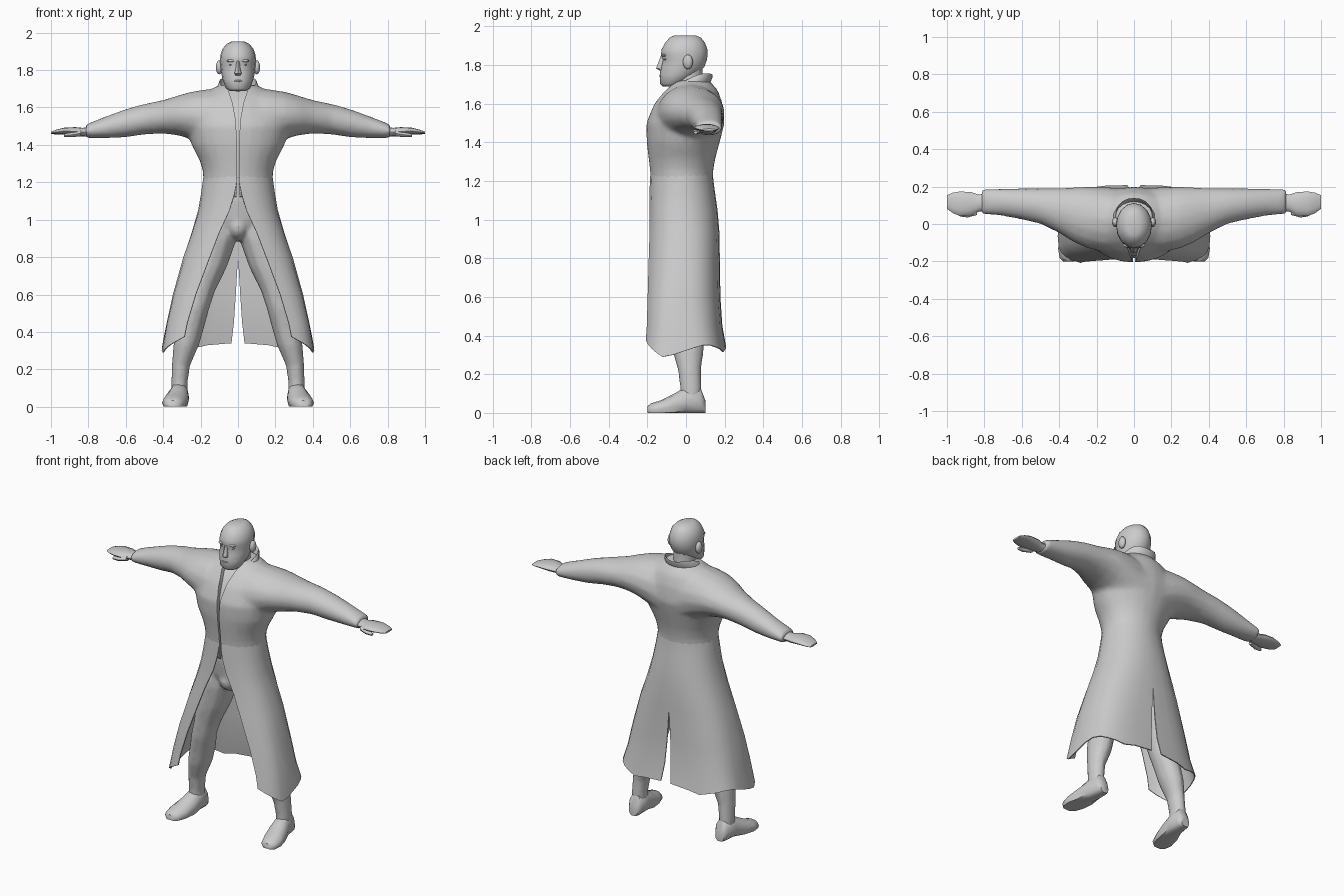
import bpy, bmesh
from math import sin, cos, pi, asin, radians
from mathutils import Vector

if "Cube" in bpy.data.objects:
    bpy.data.objects.remove(bpy.data.objects["Cube"], do_unlink=True)


def oval(axis, pos, a, b, ra, rb, n=12):
    """Ellipse across an axis: a, b are its centre and ra, rb its radii."""
    pts = []
    for i in range(n):
        t = 2 * pi * i / n
        p = [a + ra * sin(t), b - rb * cos(t)]
        p.insert("xyz".index(axis), pos)
        pts.append(Vector(p))
    return pts


def body_ring(z, half, front, back, n=16):
    return oval("z", z, 0, (front + back) / 2, half, (back - front) / 2, n)


def arm_ring(x, low, high, front, back):
    return oval("x", x, (front + back) / 2, (low + high) / 2,
                (back - front) / 2, (high - low) / 2, 16)


def add_loft(bm, rings, closed=True):
    rows = [[bm.verts.new(p) for p in r] for r in rings]
    n = len(rows[0])
    for lower, upper in zip(rows, rows[1:]):
        for i in range(n if closed else n - 1):
            j = (i + 1) % n
            bm.faces.new((lower[i], lower[j], upper[j], upper[i]))
    if closed:
        bm.faces.new(rows[0][::-1])
        bm.faces.new(rows[-1])


def add_ball(bm, centre, size):
    made = bmesh.ops.create_uvsphere(bm, u_segments=12, v_segments=8, radius=1)
    for v in made["verts"]:
        v.co = Vector(c + s * k for c, s, k in zip(centre, size, v.co))


def finish(name, bm, mirror=False, mods=(), angle=50):
    bmesh.ops.recalc_face_normals(bm, faces=bm.faces[:])
    mesh = bpy.data.meshes.new(name)
    bm.to_mesh(mesh)
    bm.free()
    ob = bpy.data.objects.new(name, mesh)
    bpy.context.collection.objects.link(ob)
    bpy.ops.object.select_all(action="DESELECT")
    ob.select_set(True)
    bpy.context.view_layer.objects.active = ob
    if mirror:
        mods = [("MIRROR", {})] + list(mods)
    for kind, settings in mods:
        m = ob.modifiers.new(kind.title(), kind)
        for key, value in settings.items():
            setattr(m, key, value)
        bpy.ops.object.modifier_apply(modifier=m.name)
    bpy.ops.object.shade_smooth_by_angle(angle=radians(angle))
    return ob


def loft(name, rings, closed=True, **options):
    bm = bmesh.new()
    add_loft(bm, rings, closed)
    return finish(name, bm, **options)


def ball(name, centre, size, mirror=False):
    bm = bmesh.new()
    add_ball(bm, centre, size)
    return finish(name, bm, mirror)


def fuse(voxel, passes):
    """Modifiers that melt overlapping volumes into one smooth skin."""
    return [("REMESH", dict(mode="VOXEL", voxel_size=voxel)),
            ("SMOOTH", dict(factor=.5, iterations=passes)),
            ("DECIMATE", dict(ratio=.3))]


# Coat upper: torso and sleeves fused, with a narrow front opening
groove_rows = [(1.05, .009, -.16), (1.25, .005, -.172), (1.4, .005, -.183),
               (1.53, .012, -.17), (1.62, .028, -.115), (1.72, .06, -.03), (1.8, .06, .01)]
cutter = loft("opening_cutter", [
    [Vector((-w, -.4, z)), Vector((w, -.4, z)), Vector((w, y, z)), Vector((-w, y, z))]
    for z, w, y in groove_rows])
cutter.hide_render = True

torso = [(1.12, .188, -.178, .14), (1.2, .187, -.183, .139), (1.26, .188, -.187, .142),
         (1.32, .207, -.194, .153), (1.4, .25, -.204, .175), (1.5, .275, -.206, .2),
         (1.6, .245, -.165, .19), (1.67, .18, -.11, .165), (1.72, .108, -.055, .12)]
sleeve = [(0, 1.3, 1.68, -.165, .19), (.15, 1.38, 1.7, -.155, .198), (.25, 1.43, 1.685, -.13, .2),
          (.32, 1.45, 1.665, -.1, .197), (.4, 1.46, 1.64, -.05, .193), (.5, 1.455, 1.62, 0, .192),
          (.6, 1.44, 1.592, .023, .192), (.7, 1.435, 1.555, .042, .19), (.815, 1.435, 1.51, .052, .188)]
bm = bmesh.new()
add_loft(bm, [body_ring(*r, n=24) for r in torso])
add_loft(bm, [arm_ring(-x, *r) for x, *r in sleeve[:0:-1]] + [arm_ring(*r) for r in sleeve])
finish("coat_upper", bm, mods=fuse(.014, 9) + [
    ("BOOLEAN", dict(operation="DIFFERENCE", object=cutter))])
bpy.data.objects.remove(cutter, do_unlink=True)

# Coat skirt: open in front, slit behind, ragged hem
# z, half width, front, widest y, back, front gap, slit gap, squareness
skirt = [(1.25, .18, -.18, -.02, .135, .005, 0, 1), (1.2, .187, -.184, -.02, .139, .008, 0, 1),
         (1.14, .195, -.186, -.02, .147, .018, 0, .96),
         (1.05, .21, -.188, -.02, .16, .045, 0, .9), (.93, .245, -.195, -.02, .17, .1, 0, .85),
         (.8, .29, -.205, -.02, .172, .15, 0, .8), (.6, .345, -.215, -.04, .175, .225, .012, .69),
         (.45, .378, -.222, -.05, .185, .27, .022, .64), (.33, .405, -.222, -.06, .205, .285, .035, .6)]
hem = [.045, .02, 0, -.02, -.04, -.03, .005, .02, .02, .01, 0, -.015, 0, .01]
rows = []
for z, half, front, mid, back, gap, slit, p in skirt:
    start = asin((gap / half) ** (1 / p))
    end = pi - asin((slit / half) ** (1 / p))
    row = []
    for i, drop in enumerate(hem):
        t = start + (end - start) * i / (len(hem) - 1)
        reach = mid - front if cos(t) > 0 else back - mid
        y = mid - reach * abs(cos(t)) ** p * (1 if cos(t) > 0 else -1)
        row.append(Vector((half * abs(sin(t)) ** p, y, z + (drop if z < .4 else 0))))
    rows.append(row)
loft("coat_skirt", rows, closed=False, mirror=True,
     mods=[("SOLIDIFY", dict(thickness=.006, offset=0))])

# Standing collar running down into the lapels
collar_base = [(0, .115, 1.68), (.07, .1, 1.685), (.12, .05, 1.685), (.125, -.02, 1.67),
               (.085, -.1, 1.63), (.035, -.17, 1.56), (.012, -.19, 1.5)]
collar_top = [(0, .142, 1.745), (.06, .135, 1.762), (.102, .07, 1.76), (.094, -.005, 1.72),
              (.06, -.09, 1.675), (.02, -.175, 1.575), (.008, -.198, 1.5)]
loft("collar", [[Vector(p) for p in edge] for edge in (collar_base, collar_top)],
     closed=False, mirror=True,
     mods=[("SOLIDIFY", dict(thickness=.01, offset=0)), ("SUBSURF", dict(levels=1))])

# Hips and legs fused into one body
hips = [(.89, .06, -.09, .06), (.93, .14, -.12, .11), (1.0, .185, -.148, .135),
        (1.1, .172, -.162, .125), (1.23, .158, -.155, .11)]
leg = [(1.02, .1, -.01, .085, .12), (.9, .115, -.015, .11, .12), (.75, .158, -.02, .1, .107),
       (.62, .2, -.025, .078, .088), (.53, .225, -.025, .073, .081), (.43, .252, 0, .073, .088),
       (.33, .277, .01, .069, .083), (.22, .305, .018, .049, .06), (.13, .313, .025, .044, .056),
       (.06, .313, .025, .044, .056)]
bm = bmesh.new()
add_loft(bm, [body_ring(*r) for r in hips])
for side in (-1, 1):
    add_loft(bm, [oval("z", z, side * x, *r) for z, x, *r in leg])
add_ball(bm, (0, -.085, .965), (.06, .07, .07))
finish("hips_and_legs", bm, mods=fuse(.011, 5))

# Feet, flat on the ground
foot = [(.1, .31, .03, .03, .035), (.075, .31, .055, .046, .075), (0, .315, .055, .052, .08),
        (-.06, .326, .035, .063, .065), (-.13, .34, .02, .066, .045),
        (-.18, .346, .015, .052, .035), (-.2, .348, .012, .03, .022)]
rings = [oval("y", *r) for r in foot]
for r in rings:
    for p in r:
        p.z = max(p.z, 0)
loft("foot", rings, mirror=True)

# Hands
hand = [(.79, .117, 1.47, .05, .028), (.83, .112, 1.468, .045, .023), (.87, .107, 1.472, .063, .023),
        (.93, .108, 1.474, .066, .018), (.97, .113, 1.469, .054, .013), (1.0, .118, 1.464, .036, .006)]
loft("hand", [oval("x", *r) for r in hand], mirror=True)
thumb = [(.84, .07, 1.462, .022, .016), (.89, .053, 1.454, .018, .013), (.93, .05, 1.45, .01, .008)]
loft("thumb", [oval("x", *r, n=8) for r in thumb], mirror=True)

# Head and face
neck = [(1.58, .075, -.06, .1), (1.68, .066, -.06, .085), (1.78, .066, -.07, .085)]
loft("neck", [body_ring(*r) for r in neck])
head = [(1.688, .042, -.12, -.05), (1.703, .064, -.134, -.01), (1.75, .083, -.136, .06),
        (1.79, .09, -.13, .095), (1.825, .094, -.121, .108), (1.85, .096, -.13, .112),
        (1.88, .094, -.126, .111), (1.915, .082, -.108, .098), (1.94, .06, -.085, .078), (1.953, .034, -.06, .05)]
loft("head", [body_ring(*r) for r in head])
nose = [(1.772, 0, -.126, .014, .012), (1.782, 0, -.132, .019, .023),
        (1.81, 0, -.124, .012, .02), (1.848, 0, -.118, .009, .012)]
loft("nose", [oval("z", *r, n=8) for r in nose])
ball("brow", (.034, -.112, 1.85), (.026, .014, .008), mirror=True)
ball("eye", (.034, -.104, 1.83), (.016, .012, .006), mirror=True)
ball("ear", (.1, .01, 1.815), (.018, .026, .038), mirror=True)
ball("lips", (0, -.129, 1.742), (.024, .009, .006))
